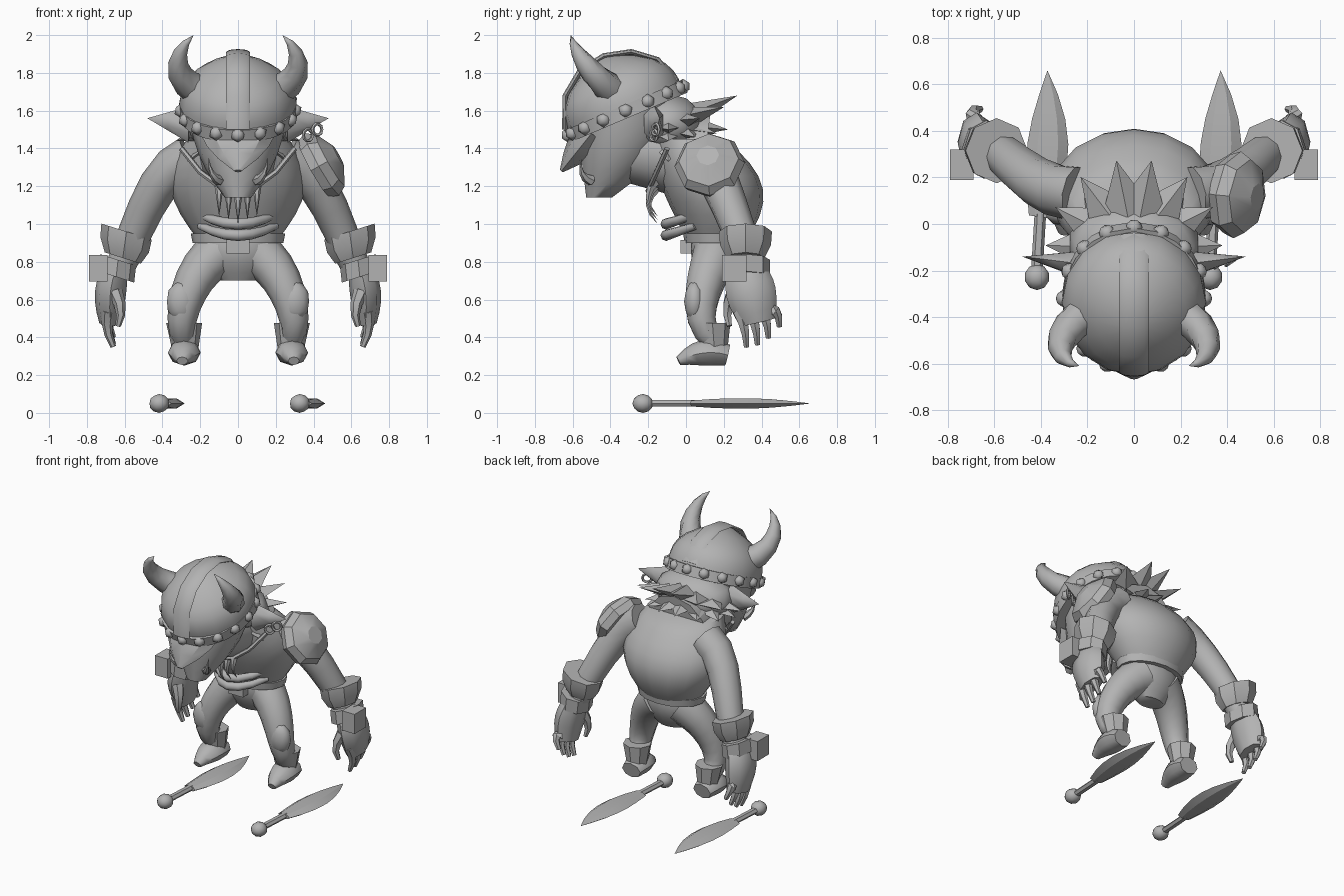
import bpy
import bmesh
import math
from mathutils import Vector

default_cube = bpy.data.objects.get("Cube")
if default_cube:
    bpy.data.objects.remove(default_cube, do_unlink=True)

GREY = (0.45, 0.45, 0.45, 1)
SIDEWAYS, DEPTH, UPRIGHT = Vector((1, 0, 0)), Vector((0, 1, 0)), Vector((0, 0, 1))

material = bpy.data.materials.new("plain grey")
material.use_nodes = True
material.diffuse_color = GREY
for node in material.node_tree.nodes:
    if node.type == 'BSDF_PRINCIPLED':
        node.inputs["Base Color"].default_value = GREY


def finish(name, bm, angle):
    """Turn a bmesh into a named object that is smooth except at sharp edges."""
    bmesh.ops.remove_doubles(bm, verts=bm.verts, dist=0.0002)
    bmesh.ops.recalc_face_normals(bm, faces=bm.faces)
    mesh = bpy.data.meshes.new(name)
    bm.to_mesh(mesh)
    bm.free()
    mesh.materials.append(material)
    for face in mesh.polygons:
        face.use_smooth = True
    mesh.set_sharp_from_angle(angle=math.radians(angle))
    bpy.context.collection.objects.link(bpy.data.objects.new(name, mesh))


def curve_point(points, t):
    """Point on the smooth curve steered by the given control points."""
    points = [Vector(p) for p in points]
    while len(points) > 1:
        points = [a.lerp(b, t) for a, b in zip(points, points[1:])]
    return points[0]


def limb(name, controls, start, end, bulge=0, power=1, squash=1, steps=6, sides=8,
         ref=DEPTH, axis=None, angle=50):
    """Loft rings along a curve; the radius tapers from start to end and bulges midway."""
    bm = bmesh.new()
    centres = [curve_point(controls, i / steps) for i in range(steps + 1)]
    rings = []
    for i, centre in enumerate(centres):
        t = i / steps
        radius = start + (end - start) * t ** power + bulge * math.sin(math.pi * t)
        along = axis or centres[min(i + 1, steps)] - centres[max(i - 1, 0)]
        along = along.normalized()
        u = ref.cross(along).normalized()
        v = along.cross(u) * squash
        turns = [math.tau * k / sides for k in range(sides)]
        rings.append([bm.verts.new(centre + (u * math.cos(a) + v * math.sin(a)) * radius) for a in turns])
    for low, high in zip(rings, rings[1:]):
        for k in range(sides):
            n = (k + 1) % sides
            bm.faces.new((low[k], low[n], high[n], high[k]))
    bm.faces.new(rings[0])
    if end:
        bm.faces.new(rings[-1])
    finish(name, bm, angle)


def solid(name, place, size, detail=0):
    """A box, or a ball when a level of detail is given."""
    bm = bmesh.new()
    if detail:
        bmesh.ops.create_icosphere(bm, subdivisions=detail, radius=1)
    else:
        bmesh.ops.create_cube(bm, size=1)
    for v in bm.verts:
        v.co = Vector(place) + v.co * Vector(size)
    finish(name, bm, 50)


# Trunk and belt
limb("torso", [(0, .16, .9), (0, .2, 1.2), (0, 0, 1.45)], .2, .27, bulge=.12, squash=.75,
     steps=8, sides=16, axis=UPRIGHT)
limb("pelvis", [(0, .16, .7), (0, .16, .95)], .1, .2, bulge=.05, squash=.65, sides=16)
limb("belt", [(0, .16, .9), (0, .16, .95)], .24, .25, squash=.7, steps=1, sides=16)
solid("belt_buckle", (0, 0, .88), (.12, .06, .07))
for name, drop in (("upper", 0), ("lower", .06)):
    limb(f"{name}_belly_band", [(-.2, .05, 1.05 - drop), (0, -.26, .95 - drop), (.2, .05, 1.05 - drop)],
         .02, .02, bulge=.01, ref=UPRIGHT)

# Fang necklace
limb("necklace_cord", [(-.3, -.1, 1.4), (0, -.3, .95), (.3, -.1, 1.4)], .015, .015, sides=6, ref=UPRIGHT)
for i in range(-2, 3):
    x, lift = i * .05, abs(i) * .02
    limb(f"necklace_fang_{i + 2}", [(x, -.15, 1.2 + lift), (x, -.25, 1.1 + lift), (x, -.15, 1 + lift)],
         .03, 0, steps=4, sides=6)

# Neck, head and hooked snout
limb("neck", [(0, -.3, 1.4), (0, .1, 1.35)], .18, .24, sides=12, ref=UPRIGHT)
limb("face", [(0, -.46, 1.14), (0, -.32, 1.35), (0, -.3, 1.65)], .07, .27, bulge=.04, sides=14, axis=UPRIGHT)
limb("snout", [(0, -.5, 1.48), (0, -.66, 1.28)], .2, .02, bulge=.03, squash=.5, steps=3, angle=35)

# Helmet, tilted forward, with a crest ridge and a studded rim
TILT = math.radians(23)
UP = Vector((0, -math.sin(TILT), math.cos(TILT)))
BACK = SIDEWAYS.cross(UP) * -1
RIM = Vector((0, -.32, 1.6))
limb("helmet_dome", [RIM, RIM + UP * .3], .31, .05, power=3, squash=1.05, sides=16)
limb("helmet_rim", [RIM - UP * .04, RIM + UP * .03], .31, .31, squash=1.1, steps=1, sides=20, axis=UP)
limb("helmet_ridge", [(0, -.64, 1.5), (0, -.73, 1.9), (0, -.2, 2.05), (0, -.05, 1.76)],
     .016, .016, squash=4, ref=SIDEWAYS)
STUDS = 16
for i in range(STUDS):
    turn = math.tau * i / STUDS
    spot = RIM + SIDEWAYS * math.sin(turn) * .3 + BACK * math.cos(turn) * .33
    solid(f"helmet_stud_{i}", spot, (.04, .04, .04), 1)

# Hair mass
HAIR = Vector((0, -.1, 1.53))
solid("hair", HAIR, (.29, .2, .16), 2)

# Everything that comes in mirrored pairs
for side, s in (("left", 1), ("right", -1)):
    def flip(x, y, z):
        return Vector((x * s, y, z))

    def pair(name, controls, start, end, **options):
        limb(f"{side}_{name}", [flip(*p) for p in controls], start, end, **options)

    # Hair spikes in three layers, fanned from the back round to the cheek
    for layer, reach, height, fall in (("top", .38, 1.68, .06), ("middle", .33, 1.5, .02), ("hanging", .27, 1.33, 0)):
        for i in range(4):
            turn = .2 + i * .45
            tip = flip(math.sin(turn) * reach, HAIR.y + math.cos(turn) * reach, height - i * fall)
            limb(f"{side}_{layer}_hair_spike_{i}", [tip.lerp(HAIR, .6), tip], .11, 0, squash=.5,
                 steps=1, sides=4, ref=UPRIGHT, angle=30)

    # Horns, ears and tusks
    pair("horn", [(.2, -.38, 1.7), (.38, -.5, 1.78), (.32, -.6, 1.93), (.235, -.61, 2)], .085, 0, bulge=.01)
    pair("ear", [(.25, -.17, 1.53), (.48, -.14, 1.56)], .1, 0, squash=.6, steps=2, sides=6)
    pair("tusk", [(.1, -.5, 1.23), (.15, -.58, 1.25), (.155, -.55, 1.35)], .03, 0, steps=4, sides=6)

    # Arm with flared cuff and buckled wristband
    slant = flip(.3, 0, -.95)
    pair("arm", [(.25, .13, 1.35), (.45, .13, 1.3), (.55, .34, .9), (.64, .33, .74)], .12, .075, sides=10)
    pair("arm_cuff", [(.59, .315, .96), (.61, .315, .82)], .14, .1, bulge=.015, steps=2, axis=slant, angle=25)
    pair("wristband", [(.635, .32, .81), (.645, .32, .72)], .1, .1, squash=1.25, steps=1, axis=slant, angle=25)
    solid(f"{side}_wristband_buckle", flip(.74, .255, .765), (.1, .13, .14))

    # Hand with curled fingers
    pair("palm", [(.645, .32, .76), (.69, .34, .65), (.675, .38, .48)], .065, .06, bulge=.02, squash=1.6)
    pair("thumb", [(.65, .25, .64), (.6, .2, .54), (.635, .23, .46)], .04, .015, steps=3, sides=6)
    for i in range(4):
        y, z = .32 + i * .058, .35 + i * i * .012
        pair(f"finger_{i}", [(.685, y - .04, .54), (.71, y, z + .1), (.66, y, z)], .037, .015, steps=3, sides=6)

    # Leg, knee pad and boot
    pair("leg", [(.08, .17, .86), (.25, .13, .77), (.33, 0, .5), (.285, .15, .38)], .13, .06, steps=8, sides=10)
    solid(f"{side}_knee_pad", flip(.3, .045, .59), (.08, .055, .11), 2)
    pair("boot_cuff", [(.285, .14, .475), (.28, .15, .34)], .095, .07, steps=1, axis=UPRIGHT, angle=30)
    pair("boot_foot", [(.28, .22, .306), (.285, .09, .345), (.295, -.04, .275)], .07, .03, bulge=.035,
         squash=.8, ref=UPRIGHT)

    # Matching knife on the floor beside the foot
    x = .372 * s
    solid(f"{side}_knife_pommel", (x - .045, -.228, .05), (.054, .056, .05), 2)
    limb(f"{side}_knife_handle", [(x - .045, -.2, .05), (x - .03, .05, .05)], .025, .025, squash=.8, steps=1,
         sides=6, ref=UPRIGHT)
    limb(f"{side}_knife_blade", [(x - .03, .03, .05), (x + .02, .35, .05), (x, .66, .05)], .05, 0, bulge=.05,
         power=2, squash=.36, sides=6, ref=UPRIGHT, angle=25)

# Single armoured shoulder, with earrings above it
pad_centre, pad_axis = Vector((.4, .13, 1.29)), Vector((.87, -.1, .49))
limb("left_shoulder_pad", [pad_centre, pad_centre + pad_axis * .15], .17, .06, bulge=.025, power=3, steps=3,
     axis=pad_axis, angle=25)
for name, spot in (("inner", (.37, -.17, 1.47)), ("outer", (.42, -.16, 1.5))):
    bpy.ops.mesh.primitive_torus_add(location=spot, rotation=(math.pi / 2, 0, .6), major_radius=.03,
                                     minor_radius=.009, major_segments=10, minor_segments=5)
    bpy.context.object.name = f"left_{name}_earring"
    bpy.context.object.data.materials.append(material)
    bpy.ops.object.shade_smooth_by_angle()
